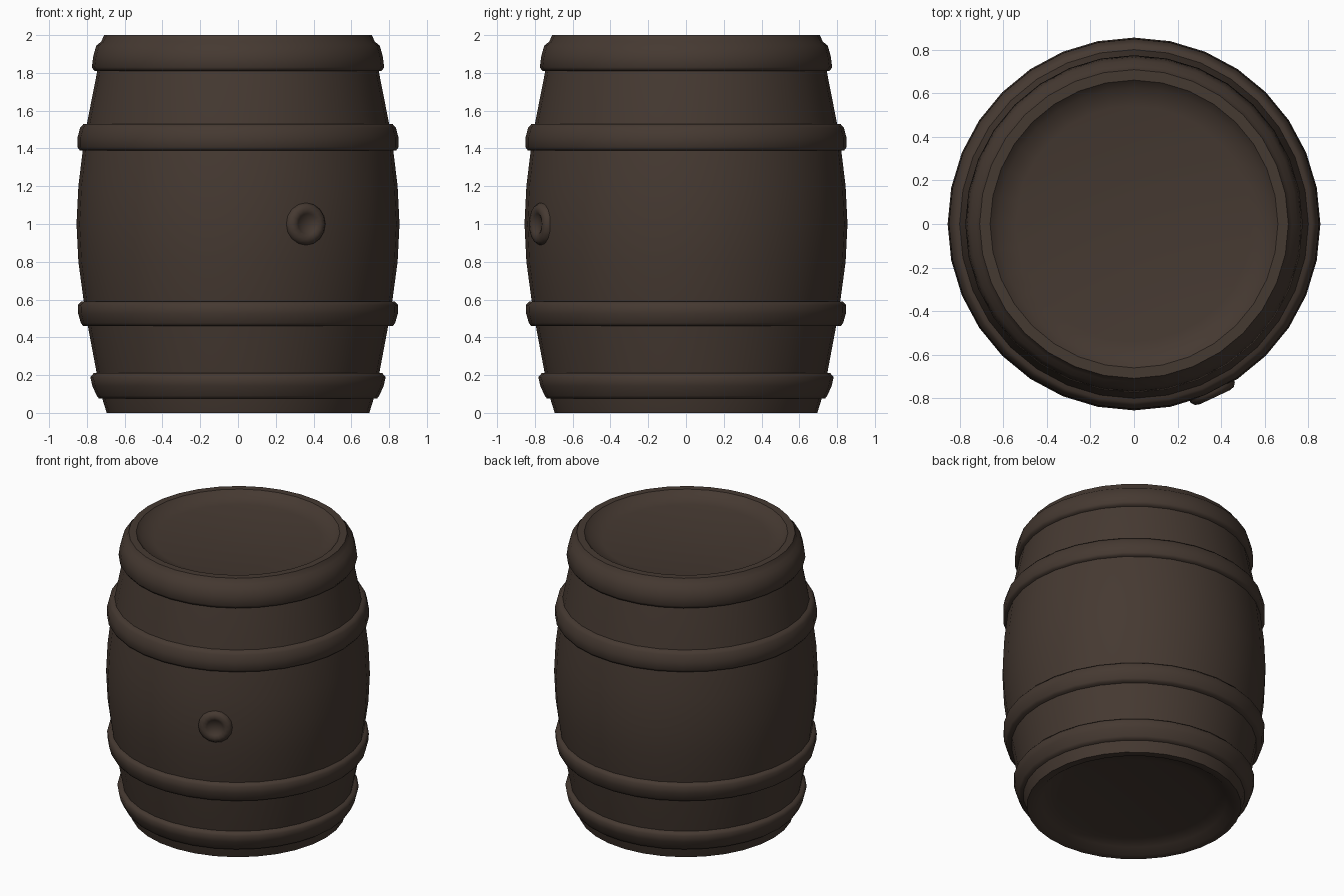
import bpy, bmesh, math
from mathutils import Matrix, Vector

cube = bpy.data.objects.get("Cube")
if cube:
    bpy.data.objects.remove(cube, do_unlink=True)

wood = bpy.data.materials.new("dark_brown_wood")
wood.use_nodes = True
COLOUR = (0.060, 0.041, 0.031, 1)
wood.diffuse_color = COLOUR
bsdf = wood.node_tree.nodes["Principled BSDF"]
bsdf.inputs["Base Color"].default_value = COLOUR
bsdf.inputs["Roughness"].default_value = 0.9


def lathe(name, profile, sides, closed=False, matrix=None, angle=40):
    """Spin (radius, height) points round z; a zero radius becomes a pole."""
    bm = bmesh.new()
    rings = []
    for r, z in profile:
        if r == 0:
            rings.append([bm.verts.new((0, 0, z))] * sides)
        else:
            turns = [math.tau * i / sides for i in range(sides)]
            rings.append([bm.verts.new((r * math.cos(a), r * math.sin(a), z)) for a in turns])
    pairs = list(zip(rings, rings[1:]))
    if closed:
        pairs.append((rings[-1], rings[0]))
    for low, high in pairs:
        for i in range(sides):
            j = (i + 1) % sides
            corners = dict.fromkeys((low[i], low[j], high[j], high[i]))
            bm.faces.new(list(corners))
    bmesh.ops.recalc_face_normals(bm, faces=bm.faces)
    if matrix:
        bm.transform(matrix)
    mesh = bpy.data.meshes.new(name)
    bm.to_mesh(mesh)
    bm.free()
    mesh.materials.append(wood)
    obj = bpy.data.objects.new(name, mesh)
    bpy.context.collection.objects.link(obj)
    bpy.ops.object.select_all(action="DESELECT")
    obj.select_set(True)
    bpy.context.view_layer.objects.active = obj
    bpy.ops.object.shade_smooth_by_angle(angle=math.radians(angle))
    return obj


SIDES = 32

# Bulging staves with dished heads at both ends
lathe("barrel_body", [
    (0, 0.06), (0.5, 0.055), (0.6, 0.035), (0.645, 0.0), (0.695, 0.0),
    (0.72, 0.08), (0.75, 0.22), (0.795, 0.46), (0.818, 0.6), (0.845, 0.8),
    (0.855, 1.0), (0.845, 1.2), (0.822, 1.39), (0.8, 1.53), (0.745, 1.81),
    (0.71, 1.96), (0.7, 2.0), (0.66, 2.0), (0.625, 1.965), (0.54, 1.945), (0, 1.94),
], SIDES)


# Rounded hoops: bottom and top height, with the outer radius at each
def hoop(name, z0, z1, r0, r1):
    h = z1 - z0
    lathe(name, [
        (r0 - 0.07, z0), (r0 - 0.012, z0), (r0, z0 + h * 0.12),
        ((r0 + r1) / 2 + 0.006, z0 + h * 0.5), (r1, z1 - h * 0.15),
        (r1 - 0.018, z1), (r1 - 0.07, z1),
    ], SIDES, closed=True, angle=60)


hoop("bottom_hoop", 0.075, 0.21, 0.748, 0.782)
hoop("lower_hoop", 0.46, 0.59, 0.832, 0.848)
hoop("upper_hoop", 1.39, 1.53, 0.85, 0.836)

# Top hoop rolls over into the rim
lathe("top_hoop", [
    (0.69, 1.81), (0.76, 1.81), (0.774, 1.83), (0.766, 1.89),
    (0.75, 1.945), (0.725, 1.965), (0.708, 2.0), (0.67, 2.0),
], SIDES, closed=True, angle=60)

# Tap hole collar, set into the side of the barrel
direction = Vector((0.36, -0.77, 0)).normalized()
place = Matrix.Translation(direction * 0.845 + Vector((0, 0, 1.0)))
place = place @ direction.to_track_quat("Z", "Y").to_matrix().to_4x4()
lathe("tap_hole_collar", [
    (0.112, -0.04), (0.112, 0.008), (0.098, 0.026), (0.075, 0.032),
    (0.055, 0.024), (0.042, 0.012), (0, 0.01),
], 16, matrix=place, angle=60)
